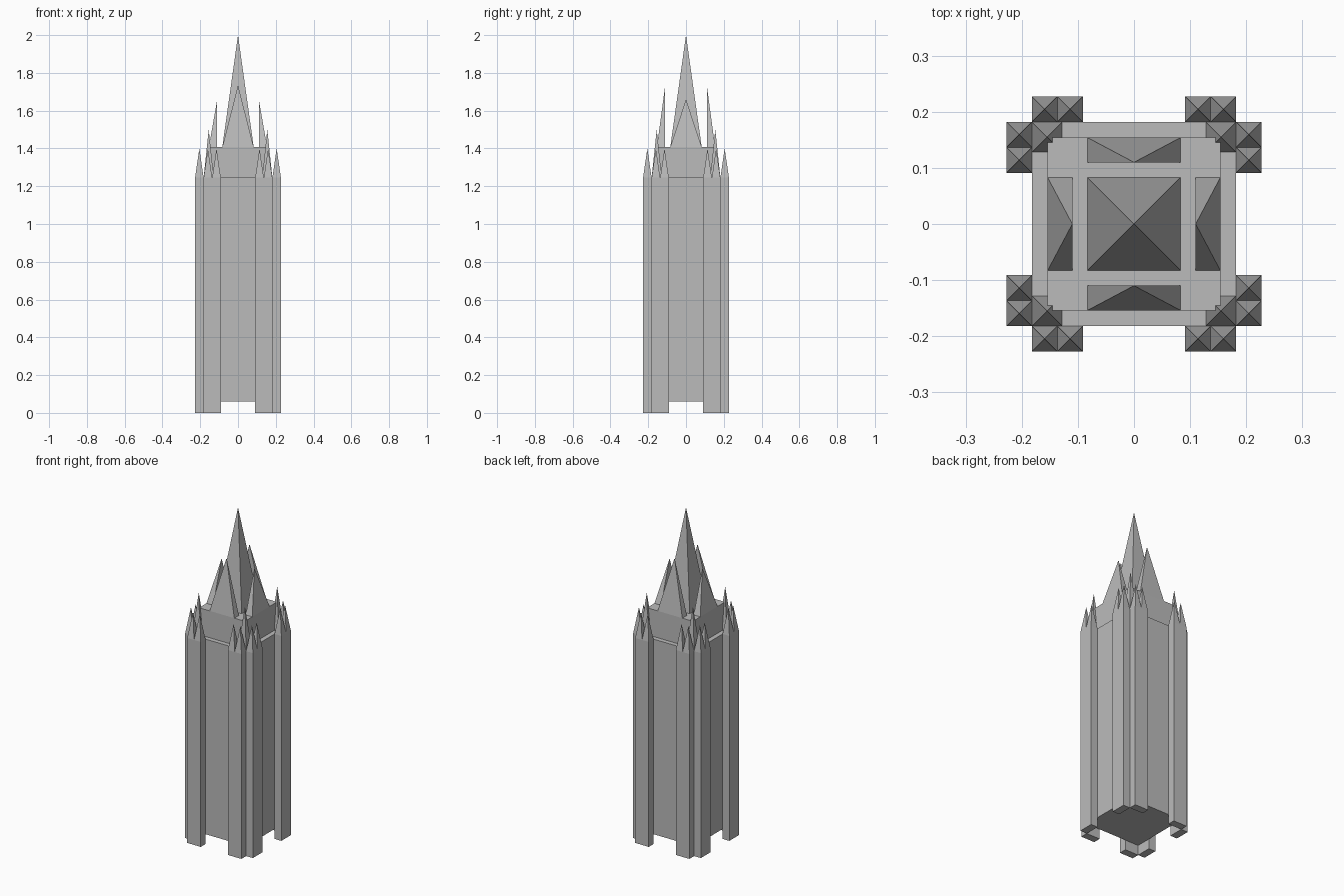
import bpy

cube = bpy.data.objects.get("Cube")
if cube:
    bpy.data.objects.remove(cube, do_unlink=True)

stone = bpy.data.materials.new("grey stone")
stone.use_nodes = True
COLOUR = (0.5, 0.5, 0.5, 1)
stone.diffuse_color = COLOUR
stone.node_tree.nodes["Principled BSDF"].inputs["Base Color"].default_value = COLOUR


def add(name, verts, faces):
    mesh = bpy.data.meshes.new(name)
    mesh.from_pydata(verts, [], faces)
    mesh.materials.append(stone)
    obj = bpy.data.objects.new(name, mesh)
    bpy.context.collection.objects.link(obj)
    return obj


def rect(x, y, hx, hy, z):
    return [(x - hx, y - hy, z), (x + hx, y - hy, z), (x + hx, y + hy, z), (x - hx, y + hy, z)]


def box(name, x, y, hx, hy, z0, z1):
    sides = [(i, (i + 1) % 4, (i + 1) % 4 + 4, i + 4) for i in range(4)]
    add(name, rect(x, y, hx, hy, z0) + rect(x, y, hx, hy, z1), [(3, 2, 1, 0), (4, 5, 6, 7)] + sides)


def pyramid(name, x, y, hx, hy, z, apex):
    add(name, rect(x, y, hx, hy, z) + [apex], [(3, 2, 1, 0)] + [(i, (i + 1) % 4, 4) for i in range(4)])


EAVES, ROOF = 1.245, 1.408
BODY, CROWN, SPIRE = 0.182, 0.154, 0.083
PIN = 0.0227  # half width of a buttress pinnacle

# Main shaft, raised crown and central spire
box("tower_body", 0, 0, BODY, BODY, 0.06, EAVES)
box("crown_block", 0, 0, CROWN, CROWN, EAVES, ROOF)
pyramid("central_spire", 0, 0, SPIRE, SPIRE, ROOF, (0, 0, 2))

# Gables with upright inner faces; front and back ones are taller
INNER = 0.11
MID, HALF = (INNER + CROWN) / 2, (CROWN - INNER) / 2
for s, face, side in ((-1, "front", "right"), (1, "back", "left")):
    pyramid(face + "_gable", 0, s * MID, SPIRE, HALF, ROOF, (0, s * INNER, 1.735))
    pyramid(side + "_gable", s * MID, 0, HALF, SPIRE, ROOF, (s * INNER, 0, 1.66))

# Paired buttresses and pinnacles on every corner
for sx, side in ((-1, "right"), (1, "left")):
    for sy, face in ((-1, "front"), (1, "back")):
        corner = face + "_" + side
        c = BODY - 0.027
        pyramid(corner + "_corner_pinnacle", sx * c, sy * c, 0.027, 0.027, EAVES,
                (sx * c, sy * c, 1.5))
        out, along = BODY + PIN, BODY - 2 * PIN
        box(corner + "_side_buttress", sx * out, sy * along, PIN, 2 * PIN, 0, EAVES)
        box(corner + "_face_buttress", sx * along, sy * out, 2 * PIN, PIN, 0, EAVES)
        for step in (-PIN, PIN):
            a = along + step
            for x, y in ((sx * out, sy * a), (sx * a, sy * out)):
                pyramid(corner + "_buttress_pinnacle", x, y, PIN, PIN, EAVES, (x, y, 1.4))
